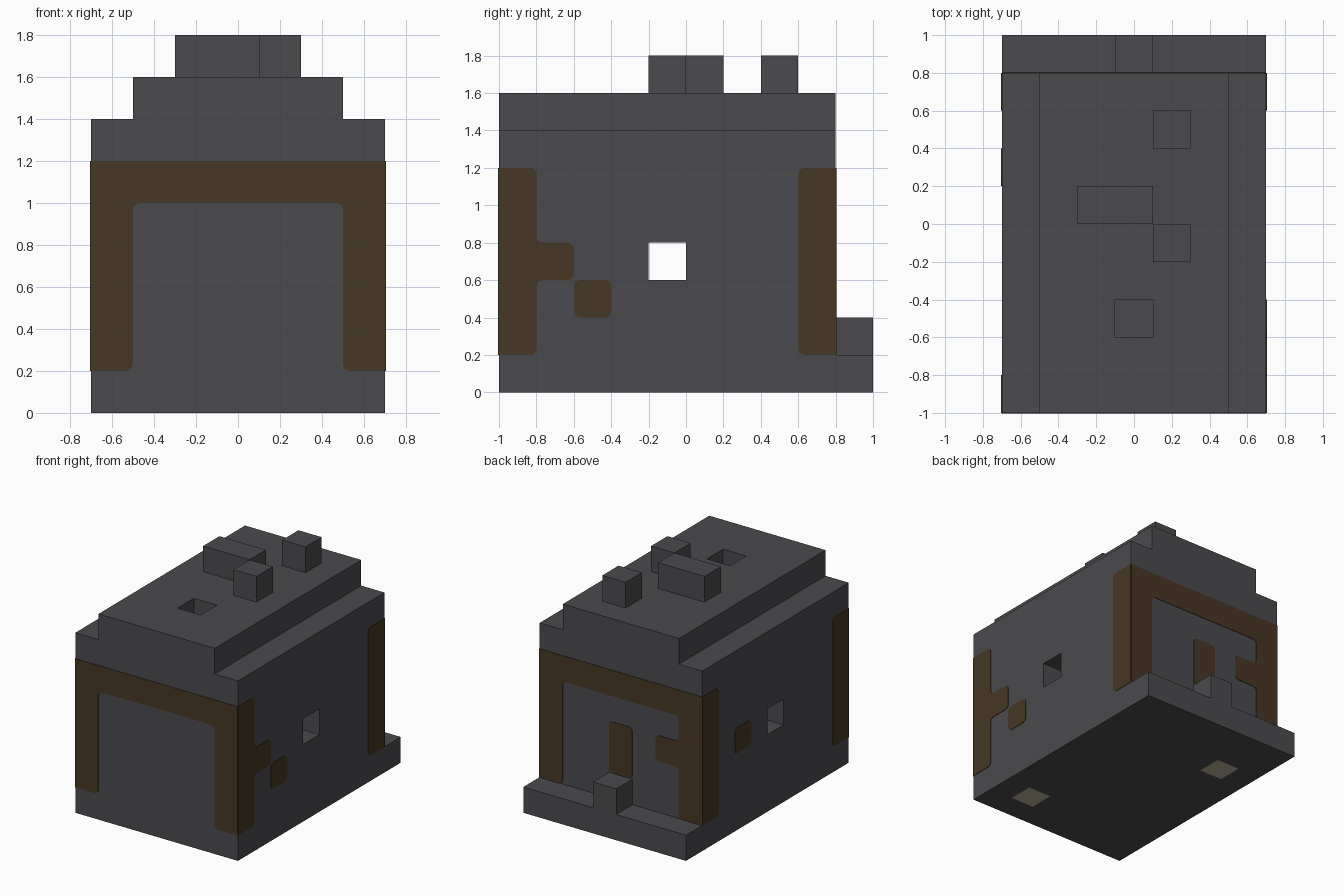
import bpy, bmesh
from mathutils import Vector

if "Cube" in bpy.data.objects:
    bpy.data.objects.remove(bpy.data.objects["Cube"], do_unlink=True)


def material(name, rgb):
    m = bpy.data.materials.new(name)
    m.use_nodes = True
    m.diffuse_color = (*rgb, 1)
    m.node_tree.nodes["Principled BSDF"].inputs["Base Color"].default_value = (*rgb, 1)
    return m


stone = material("dark stone", (0.07, 0.069, 0.076))
timber = material("brown timber", (0.061, 0.038, 0.017))
lamp = material("pale lamp", (0.48, 0.43, 0.31))


def prism(name, outline, direction, mat):
    """Extrude a flat outline of 3D points along a direction."""
    bm = bmesh.new()
    face = bm.faces.new([bm.verts.new(p) for p in outline])
    top = bmesh.ops.extrude_face_region(bm, geom=[face], use_keep_orig=True)["geom"]
    bmesh.ops.translate(bm, vec=direction,
                        verts=[v for v in top if isinstance(v, bmesh.types.BMVert)])
    bmesh.ops.recalc_face_normals(bm, faces=bm.faces)
    mesh = bpy.data.meshes.new(name)
    bm.to_mesh(mesh)
    bm.free()
    mesh.materials.append(mat)
    obj = bpy.data.objects.new(name, mesh)
    bpy.context.collection.objects.link(obj)
    return obj


def box(name, x, y, z, mat=stone):
    base = [(x[0], y[0], z[0]), (x[1], y[0], z[0]), (x[1], y[1], z[0]), (x[0], y[1], z[0])]
    return prism(name, base, (0, 0, z[1] - z[0]), mat)


def cut(obj, x, y, z):
    """Cut a box-shaped opening and drop the cutter."""
    cutter = box("cutter", x, y, z)
    cutter.hide_render = True
    mod = obj.modifiers.new("opening", "BOOLEAN")
    mod.operation, mod.solver, mod.object = "DIFFERENCE", "EXACT", cutter
    bpy.context.view_layer.objects.active = obj
    bpy.ops.object.modifier_apply(modifier=mod.name)
    bpy.data.objects.remove(cutter, do_unlink=True)


def rounded(points, sharp_u, r=0.03):
    """Round the outline corners except those on the wall's own edges."""
    out = []
    pts = [Vector(p) for p in points]
    for i, p in enumerate(pts):
        if any(abs(p.x - u) < 0.001 for u in sharp_u):
            out.append(p)
            continue
        a = (pts[i - 1] - p).normalized() * r
        b = (pts[(i + 1) % len(pts)] - p).normalized() * r
        out += [p + a, p + (a + b) * 0.3, p + b]
    return out


def panel(name, points, axis, pos, sharp_u):
    """Thin painted plate on the wall at pos along the x or y axis."""
    t = 0.004 if pos > 0 else -0.004
    if axis == "x":
        outline = [(pos, p.x, p.y) for p in rounded(points, sharp_u)]
        return prism(name, outline, (t, 0, 0), timber)
    outline = [(p.x, pos, p.y) for p in rounded(points, sharp_u)]
    return prism(name, outline, (0, t, 0), timber)


def rect(u0, u1, v0, v1):
    return [(u0, v0), (u1, v0), (u1, v1), (u0, v1)]


# Walls with stepped roof
half = [(0.7, 0.2), (0.7, 1.4), (0.5, 1.4), (0.5, 1.6)]
profile = half + [(-x, z) for x, z in reversed(half)]
shell = prism("walls_and_roof", [(x, -1, z) for x, z in profile], (0, 1.8, 0), stone)
cut(shell, (-0.5, 0.5), (-0.8, 0.6), (0.1, 1.2))     # room
cut(shell, (-0.8, 0.8), (-0.2, 0), (0.6, 0.8))       # side windows
cut(shell, (-0.1, 0.1), (-0.6, -0.4), (1.1, 1.7))    # roof opening

# Floor with lamps set flush into it
floor = box("floor", (-0.7, 0.7), (-1, 1), (0, 0.2))
for name, cx, cy in (("front_floor_lamp", 0.4, -0.7), ("back_floor_lamp", -0.4, 0.5)):
    xs, ys = (cx - 0.1, cx + 0.1), (cy - 0.1, cy + 0.1)
    cut(floor, xs, ys, (-0.1, 0.3))
    box(name, xs, ys, (0, 0.2), lamp)

# Door step and roof blocks
box("door_step", (-0.1, 0.1), (0.8, 1), (0.2, 0.4))
box("roof_block_back", (0.1, 0.3), (0.4, 0.6), (1.6, 1.8))
box("roof_block_wide", (-0.3, 0.1), (0, 0.2), (1.6, 1.8))
box("roof_block_front", (0.1, 0.3), (-0.2, 0), (1.6, 1.8))

# Timber frames on the front and back walls
leg = [(0.7, 1.2), (0.7, 0.2), (0.5, 0.2)]
arch = leg + [(0.5, 1), (-0.5, 1)] + [(-x, z) for x, z in reversed(leg)]
stub = [(-0.5, 0.8), (-0.3, 0.8), (-0.3, 0.6), (-0.5, 0.6)]
edges = (-0.7, 0.7)
panel("front_frame", arch, "y", -1, edges)
panel("back_frame", arch[:5] + stub + arch[5:], "y", 0.8, edges)
panel("back_door", rect(-0.1, 0.1, 0.4, 0.8), "y", 0.8, edges)

# Timber on the side walls
edges = (-1, 0.8)
for side, pos in (("left", 0.7), ("right", -0.7)):
    panel(side + "_back_post", rect(0.6, 0.8, 0.2, 1.2), "x", pos, edges)
front_post = [(-1, 0.2), (-0.8, 0.2), (-0.8, 0.6), (-0.6, 0.6),
              (-0.6, 0.8), (-0.8, 0.8), (-0.8, 1.2), (-1, 1.2)]
panel("left_front_post", front_post, "x", 0.7, edges)
panel("left_patch", rect(-0.6, -0.4, 0.4, 0.6), "x", 0.7, edges)
panel("right_front_post", rect(-1, -0.8, 0.2, 1.2), "x", -0.7, edges)
panel("right_patch", rect(0.2, 0.4, 0.6, 0.8), "x", -0.7, edges)
